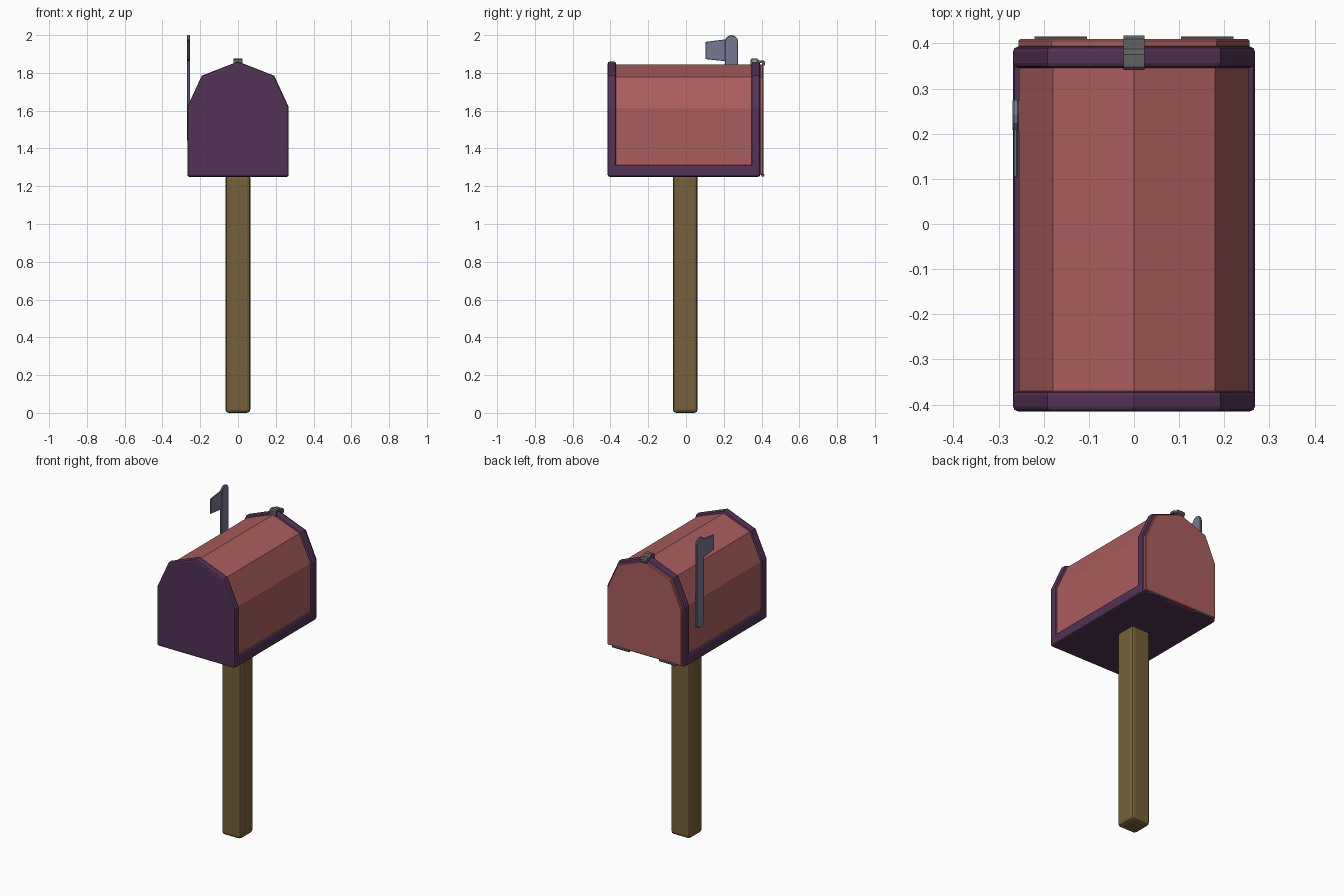
import bpy, bmesh, math
from mathutils import Vector

if "Cube" in bpy.data.objects:
    bpy.data.objects.remove(bpy.data.objects["Cube"])


def material(name, rgb):
    m = bpy.data.materials.new(name)
    m.diffuse_color = (*rgb, 1)
    m.use_nodes = True
    m.node_tree.nodes["Principled BSDF"].inputs["Base Color"].default_value = m.diffuse_color
    return m


RED = material("red_paint", (0.40, 0.11, 0.11))
PURPLE = material("purple_trim", (0.085, 0.032, 0.09))
WOOD = material("wood", (0.18, 0.115, 0.04))
STEEL = material("slate_metal", (0.18, 0.19, 0.29))
DARK = material("dark_metal", (0.12, 0.12, 0.12))


def prism(name, outline, axis, lo, hi, mat, bevel=0, limit=50, segments=1):
    """Extrude a closed outline from lo to hi along axis (0=x, 1=y, 2=z)."""
    def place(p, d):
        v = list(p)
        v.insert(axis, d)
        return Vector(v)
    bm = bmesh.new()
    face = bm.faces.new([bm.verts.new(place(p, lo)) for p in outline])
    ext = bmesh.ops.extrude_face_region(bm, geom=[face], use_keep_orig=True)
    shift = Vector((0, 0, 0))
    shift[axis] = hi - lo
    bmesh.ops.translate(bm, vec=shift, verts=[g for g in ext["geom"] if isinstance(g, bmesh.types.BMVert)])
    bmesh.ops.recalc_face_normals(bm, faces=bm.faces)
    me = bpy.data.meshes.new(name)
    bm.to_mesh(me)
    bm.free()
    me.materials.append(mat)
    ob = bpy.data.objects.new(name, me)
    bpy.context.collection.objects.link(ob)
    if bevel:
        b = ob.modifiers.new("bevel", "BEVEL")
        b.width, b.segments = bevel, segments
        b.limit_method, b.angle_limit = "ANGLE", math.radians(limit)
    return ob


def rect(x0, x1, y0, y1):
    return [(x0, y0), (x1, y0), (x1, y1), (x0, y1)]


def house(side, z0, shoulder, eave, z_eave, apex):
    """Mailbox end outline: straight sides, steep shoulder, shallow roof."""
    half = [(side, z0), (side, shoulder), (eave, z_eave)]
    return half + [(0, apex)] + [(-x, z) for x, z in reversed(half)]


# Post
prism("post", rect(-0.067, 0.065, -0.07, 0.062), 2, 0, 1.26, WOOD, 0.018, segments=2)

# Body shell, end caps, base tray
prism("body", house(0.255, 1.27, 1.612, 0.18, 1.777, 1.845), 1, -0.39, 0.37, RED)
trim = house(0.268, 1.25, 1.62, 0.192, 1.785, 1.86)
prism("front_cap", trim, 1, -0.415, -0.37, PURPLE, 0.011, segments=2)
prism("rear_rim", trim, 1, 0.346, 0.393, PURPLE, 0.011, segments=2)
prism("base_tray", rect(-0.268, 0.268, 1.25, 1.313), 1, -0.40, 0.38, PURPLE, 0.01, segments=2)

# Door and hinges
prism("door", house(0.256, 1.26, 1.612, 0.183, 1.775, 1.845), 1, 0.39, 0.41, RED, 0.004)
for side, cx in (("left", -0.162), ("right", 0.162)):
    ring = [(0.406 + 0.009 * math.cos(a), 1.259 + 0.009 * math.sin(a))
            for a in (i * math.tau / 8 for i in range(8))]
    prism(side + "_hinge", ring, 0, cx - 0.058, cx + 0.058, DARK)

# Latch hooked over the rear rim
prism("latch", [(0.341, 1.835), (0.341, 1.870), (0.348, 1.877), (0.376, 1.877), (0.388, 1.866),
                (0.410, 1.866), (0.418, 1.858), (0.418, 1.842), (0.410, 1.834),
                (0.402, 1.842), (0.402, 1.852), (0.385, 1.852), (0.372, 1.865),
                (0.352, 1.865), (0.350, 1.835)], 0, -0.023, 0.023, DARK)

# Flag: round-ended arm and its panel
cy, r, z0, z1 = 0.241, 0.035, 1.475, 1.965
arm = [(cy + r * math.cos(i * math.pi / 6), z1 + r * math.sin(i * math.pi / 6)) for i in range(7)]
arm += [(cy - r * math.cos(i * math.pi / 6), z0 - r * math.sin(i * math.pi / 6)) for i in range(7)]
prism("flag_arm", arm, 0, -0.269, -0.255, STEEL, 0.003)
prism("flag_panel", [(0.103, 1.873), (0.215, 1.861), (0.215, 1.978), (0.103, 1.964)],
      0, -0.267, -0.258, STEEL, 0.002)
